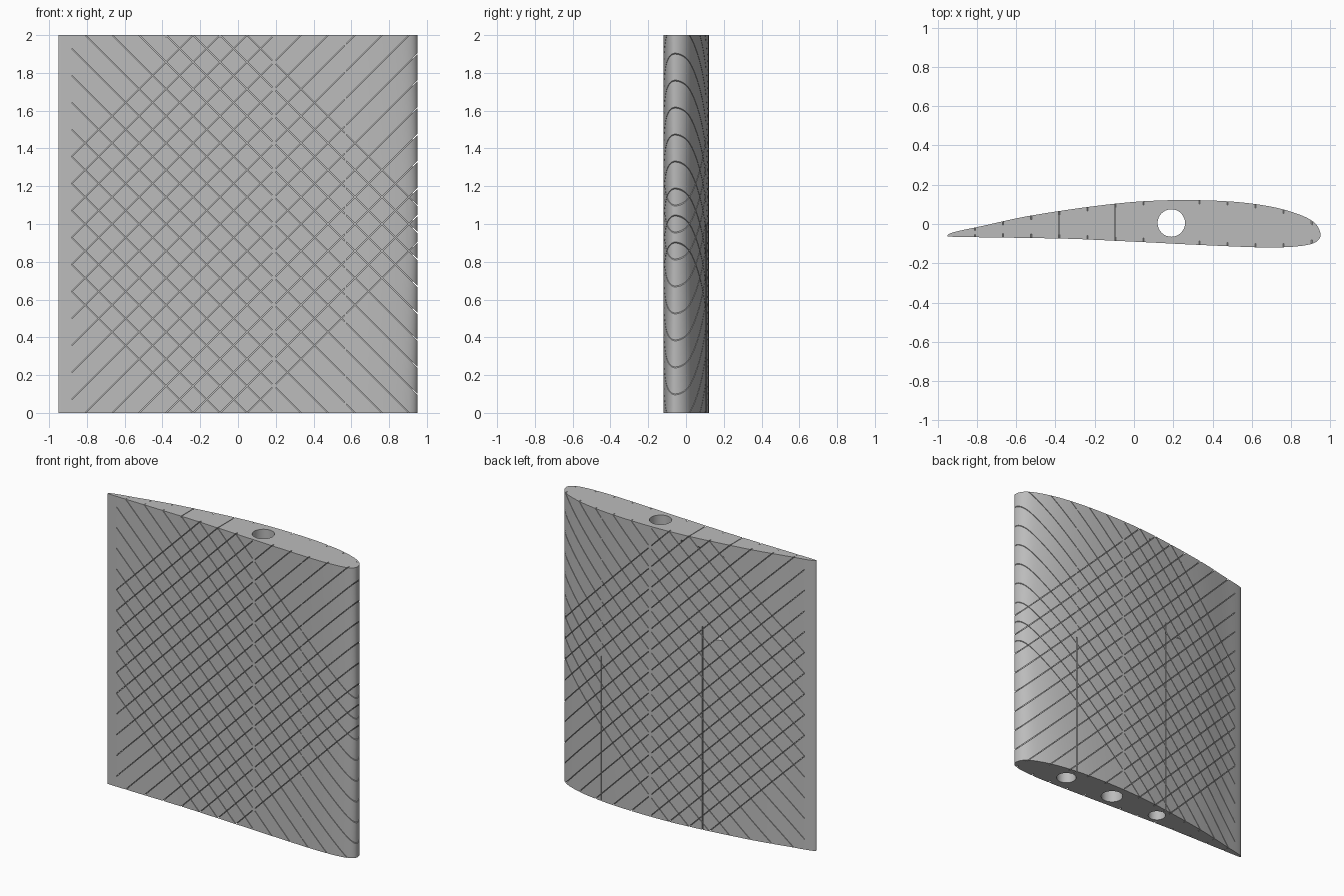
import bpy, bmesh, math

if "Cube" in bpy.data.objects:
    bpy.data.objects.remove(bpy.data.objects["Cube"])

H = 2.0
C = 0.95           # half chord
SLIT = 0.004       # slit width

UPPER = [(-.95, -.06), (-.8, -.016), (-.53, .042), (-.38, .066), (-.24, .086), (-.1, .103),
         (.05, .116), (.25, .122), (.5, .114), (.7, .088), (.85, .045), (.92, .006), (.95, -.058)]
LOWER = [(.95, -.058), (.925, -.093), (.87, -.109), (.75, -.119), (.6, -.118), (.3, -.105),
         (0, -.09), (-.38, -.074), (-.95, -.063)]

grey = bpy.data.materials.new("light_grey")
grey.diffuse_color = (0.5, 0.5, 0.5, 1)
grey.use_nodes = True
grey.node_tree.nodes["Principled BSDF"].inputs["Base Color"].default_value = grey.diffuse_color


def height(table, x):
    """Smooth interpolation of a surface, using an angle so the nose stays round."""
    pts = sorted((-math.acos(max(-1, min(1, px / C))), py) for px, py in table)
    t = -math.acos(max(-1, min(1, x / C)))
    i = max(j for j in range(len(pts) - 1) if j == 0 or pts[j][0] <= t)

    def slope(j):
        a, b = pts[max(j - 1, 0)], pts[min(j + 1, len(pts) - 1)]
        return (b[1] - a[1]) / (b[0] - a[0])
    (t0, y0), (t1, y1) = pts[i], pts[i + 1]
    h = t1 - t0
    s = (t - t0) / h
    return ((2*s**3 - 3*s*s + 1) * y0 + (s**3 - 2*s*s + s) * h * slope(i)
            + (3*s*s - 2*s**3) * y1 + (s**3 - s*s) * h * slope(i + 1))


def make(name, prisms):
    """Object made of prisms, each a pair of matching end loops."""
    bm = bmesh.new()
    for a, b in prisms:
        va, vb = [bm.verts.new(p) for p in a], [bm.verts.new(p) for p in b]
        bm.faces.new(va)
        bm.faces.new(vb[::-1])
        for i in range(len(va)):
            j = (i + 1) % len(va)
            bm.faces.new((va[j], va[i], vb[i], vb[j]))
    bmesh.ops.recalc_face_normals(bm, faces=bm.faces)
    me = bpy.data.meshes.new(name)
    bm.to_mesh(me)
    bm.free()
    me.materials.append(grey)
    ob = bpy.data.objects.new(name, me)
    bpy.context.collection.objects.link(ob)
    return ob


def cut(target, cutter):
    m = target.modifiers.new("cut", 'BOOLEAN')
    m.operation, m.solver, m.object = 'DIFFERENCE', 'EXACT', cutter
    bpy.context.view_layer.objects.active = target
    bpy.ops.object.modifier_apply(modifier=m.name)
    cutter.hide_render = True


def section(inset, x0, x1, n=40):
    """Closed wing outline, optionally moved inside the skin."""
    xs = [(x0 + x1) / 2 + (x1 - x0) / 2 * math.cos(math.pi * i / n) for i in range(n + 1)]
    top, low = [], []
    for x in xs:
        u, l = height(UPPER, x), height(LOWER, x)
        d = min(inset, 0.3 * (u - l))
        top.append((x, u - d))
        low.append((x, l + d))
    return top + low[::-1] if inset else top + low[-1:0:-1]


def extruded(name, pts, z0, z1):
    return make(name, [([(x, y, z0) for x, y in pts], [(x, y, z1) for x, y in pts])])


def box(x0, x1, y0, y1, z0, z1):
    q = [(x0, y0), (x1, y0), (x1, y1), (x0, y1)]
    return [(x, y, z0) for x, y in q], [(x, y, z1) for x, y in q]


def rod(x, y, r, z0, z1, n=32):
    q = [(x + r * math.cos(2*math.pi*i/n), y + r * math.sin(2*math.pi*i/n)) for i in range(n)]
    return [(a, b, z0) for a, b in q], [(a, b, z1) for a, b in q]


def diagonals(flip):
    """Diagonal slit slabs, interrupted beside the spar holes."""
    out = []
    w = SLIT * 0.707
    for k in range(-7, 10):
        c = 0.952 + k / 7
        for x0, x1 in ((-.88, .18), (.20, .565), (.575, 1.0)):
            q = [(x0, x0 + c - w), (x1, x1 + c - w), (x1, x1 + c + w), (x0, x0 + c + w)]
            if flip:
                q = [(x, H - z) for x, z in q]
            out.append(([(x, -.3, z) for x, z in q], [(x, .3, z) for x, z in q]))
    return out


# wing body
wing = extruded("wing_section", section(0, -C, C, 56), 0, H)

# diagonal skin slits in both directions, kept shallow by the core
core = extruded("core_helper", section(.02, -.94, .925), -2, 4)
for flip in (False, True):
    slits = make("diagonal_slits", diagonals(flip))
    cut(slits, core)
    cut(wing, slits)

# slits across the top end and from the spar holes to the skin
cut(wing, make("straight_slits", [
    box(-.383, -.379, -.3, .3, 1.99, 2.1), box(-.097, -.093, -.3, .3, 1.99, 2.1),
    box(-.193, -.187, .01, .3, -.1, 1.4), box(.567, .573, .01, .3, -.1, 1.0)]))

# spar holes
cut(wing, make("spar_holes", [rod(.19, .005, .07, -.1, 2.1), rod(.57, .0, .063, -.1, 1.0),
                              rod(-.19, .003, .056, -.1, 1.8)]))

# tapered pocket in the back
cut(wing, make("pocket", [(
    [(-.34, .0, 1.43), (-.04, .0, 1.43), (-.04, .0, 1.81), (-.34, .0, 1.81)],
    [(-.34, .2, 1.17), (-.04, .2, 1.17), (-.04, .2, 2.09), (-.34, .2, 2.09)])]))

# remove the cutters and smooth the skin
for ob in list(bpy.data.objects):
    if ob != wing:
        bpy.data.objects.remove(ob)
bpy.ops.object.select_all(action='DESELECT')
wing.select_set(True)
bpy.context.view_layer.objects.active = wing
bpy.ops.object.shade_smooth_by_angle(angle=math.radians(30))
